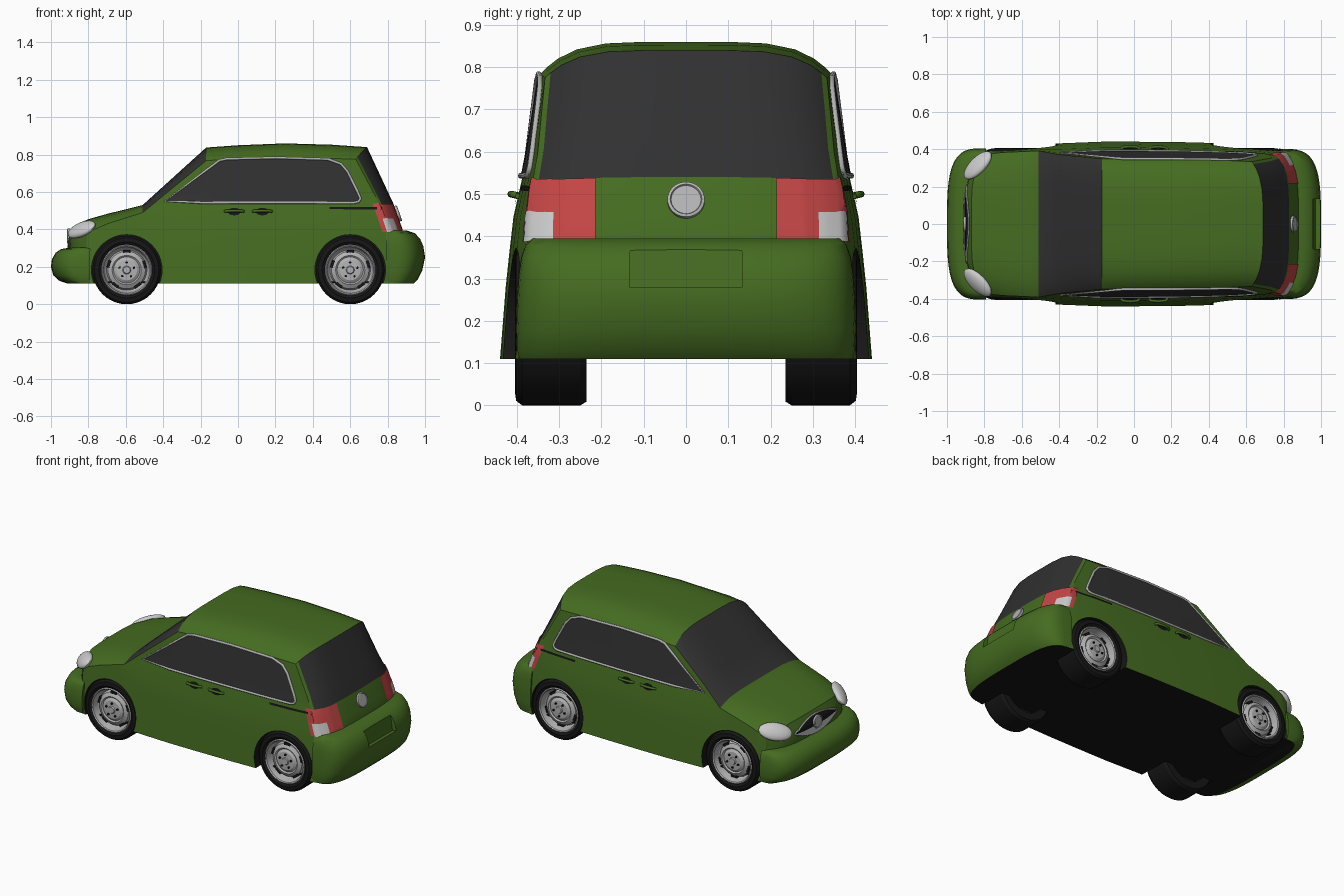
import bpy, bmesh, math
from mathutils import Vector, Matrix
from mathutils.bvhtree import BVHTree

if "Cube" in bpy.data.objects:
    bpy.data.objects.remove(bpy.data.objects["Cube"])


def material(name, r, g, b):
    m = bpy.data.materials.new(name)
    m.diffuse_color = (r, g, b, 1)
    m.use_nodes = True
    m.node_tree.nodes["Principled BSDF"].inputs["Base Color"].default_value = m.diffuse_color
    return m


GREEN = material("green_paint", .06, .15, .015)
GLASS = material("dark_glass", .03, .03, .03)
BLACK = material("black", .008, .008, .008)
RED = material("red_lens", .55, .06, .06)
SILVER = material("silver", .45, .45, .45)
LENS = material("clear_lens", .6, .6, .6)


def obj(name, bm, mats, angle=30):
    bmesh.ops.remove_doubles(bm, verts=bm.verts, dist=1e-5)
    bmesh.ops.recalc_face_normals(bm, faces=bm.faces)
    me = bpy.data.meshes.new(name)
    bm.to_mesh(me)
    o = bpy.data.objects.new(name, me)
    bpy.context.collection.objects.link(o)
    for m in mats:
        me.materials.append(m)
    smooth(o, angle)
    return o


def smooth(o, angle=30):
    bpy.ops.object.select_all(action='DESELECT')
    o.select_set(True)
    bpy.context.view_layer.objects.active = o
    bpy.ops.object.shade_smooth_by_angle(angle=math.radians(angle))


def cut(o, cutters):
    for c in cutters:
        m = o.modifiers.new("cut", 'BOOLEAN')
        m.operation, m.solver, m.object = 'DIFFERENCE', 'EXACT', c
        m.material_mode = 'TRANSFER'
        bpy.ops.object.select_all(action='DESELECT')
        bpy.context.view_layer.objects.active = o
        bpy.ops.object.modifier_apply(modifier=m.name)
        bpy.data.objects.remove(c)
    smooth(o)


def interp(table, x):
    for a, b in zip(table, table[1:]):
        if x <= b[0]:
            t = max(0, (x - a[0]) / (b[0] - a[0]))
            return [p + (q - p) * t for p, q in zip(a, b)][1:]
    return list(table[-1][1:])


def box(name, loc, size, mat, rot=None):
    bm = bmesh.new()
    bmesh.ops.create_cube(bm, size=1, matrix=Matrix.Translation(loc) @ (rot or Matrix()) @ Matrix.Diagonal((*size, 1)))
    return obj(name, bm, [mat])


# Body shell: cross-sections (x, roof height, crown drop, width factor, plan bow)
STATIONS = [(-.905, .24, .02, .84, .08), (-.90, .37, .04, .85, .08), (-.87, .425, .05, .88, .06),
            (-.80, .455, .055, .91, .03), (-.70, .483, .05, .935, .01), (-.51, .53, .04, .97, 0),
            (-.17, .838, .07, 1, 0), (0, .85, .073, 1, 0), (.25, .86, .075, .995, 0),
            (.5, .853, .073, .98, .01), (.69, .84, .065, .96, .06), (.83, .54, .03, .92, .06),
            (.88, .40, .03, .90, .06), (.89, .25, .02, .90, .06)]
WIDTH = [(.11, .44), (.3, .425), (.5, .402), (.54, .385), (.79, .345), (.9, .33)]
TS = [0, .3, .55, .75, .88, .96, 1]


def section(x):
    H, drop, p, bow = interp(STATIONS, x)
    E = H - drop
    belt = min(.53, E - .01)
    zs = [.11 + (belt - .11) * i / 5 for i in range(6)] + [belt + (E - belt) * i / 3 for i in (1, 2)]
    bx = x + bow * (1 if x < 0 else -1)
    half = [Vector((bx, interp(WIDTH, z)[0] * p, z)) for z in zs]
    w = interp(WIDTH, E)[0] * p
    half += [Vector((x + (bx - x) * t ** 4, w * t, E + drop * (1 - t ** 5))) for t in reversed(TS)]
    return half + [Vector((v.x, -v.y, v.z)) for v in reversed(half[:-1])]


xs = []
for a, b in zip(STATIONS, STATIONS[1:]):
    xs += [a[0] + (b[0] - a[0]) * i / 3 for i in range(3)]
xs.append(STATIONS[-1][0])
bm = bmesh.new()
rings = [[bm.verts.new(p) for p in section(x)] for x in xs]
n = len(rings[0])
for i, (r, q) in enumerate(zip(rings, rings[1:])):
    mid = (xs[i] + xs[i + 1]) / 2
    for j in range(n):
        k = (j + 1) % n
        f = bm.faces.new((r[j], r[k], q[k], q[j]))
        if j == n - 1:
            f.material_index = 2
        elif 8 <= j < n - 9 and (-.51 < mid < -.17 or (.69 < mid < .83 and 9 <= j < n - 10)):
            f.material_index = 1
caps = [bm.faces.new(rings[0]), bm.faces.new(rings[-1])]
bmesh.ops.triangulate(bm, faces=caps)
bmesh.ops.recalc_face_normals(bm, faces=bm.faces)
BVH = BVHTree.FromBMesh(bm)
body = obj("body_shell", bm, [GREEN, GLASS, BLACK])


def wrap(p, off=.004):
    co, nrm, _, _ = BVH.find_nearest(Vector(p))
    return co + nrm * off


def patch(name, f, nu, nv, mat, off=.004):
    bm = bmesh.new()
    g = [[bm.verts.new(wrap(f(i / nu, j / nv), off)) for j in range(nv + 1)] for i in range(nu + 1)]
    for i in range(nu):
        for j in range(nv):
            bm.faces.new((g[i][j], g[i + 1][j], g[i + 1][j + 1], g[i][j + 1]))
    return obj(name, bm, [mat])


def tube(name, pts, r, mat, cyclic=True):
    c = bpy.data.curves.new(name, 'CURVE')
    c.dimensions, c.bevel_depth, c.bevel_resolution = '3D', r, 2
    s = c.splines.new('POLY')
    s.points.add(len(pts) - 1)
    for q, p in zip(s.points, pts):
        q.co = (*p, 1)
    s.use_cyclic_u = cyclic
    c.materials.append(mat)
    bpy.context.collection.objects.link(bpy.data.objects.new(name, c))


def lathe(name, prof, mat, mtx, seg=40):
    # revolve (radius, depth) profile around local z
    bm = bmesh.new()
    vs = [bm.verts.new((r, 0, d)) for r, d in prof]
    es = [bm.edges.new(e) for e in zip(vs, vs[1:])]
    bmesh.ops.spin(bm, geom=vs + es, cent=(0, 0, 0), axis=(0, 0, 1), angle=math.tau, steps=seg)
    bm.transform(mtx)
    return obj(name, bm, [mat])


# Wheels and wheel wells
cutters = []
for wx, end in ((-.595, "front"), (.6, "rear")):
    for s, side in ((1, "left"), (-1, "right")):
        tag = end + "_" + side
        M = Matrix.Translation((wx, 0, .183)) @ Matrix.Rotation(-s * math.pi / 2, 4, 'X')
        bm = bmesh.new()
        bmesh.ops.create_cone(bm, cap_ends=True, segments=48, radius1=.189, radius2=.189, depth=.4,
                              matrix=M @ Matrix.Translation((0, 0, .42)))
        cutters.append(obj("well_cutter", bm, [BLACK]))
        lathe("tire_" + tag, [(0, .3), (.125, .3), (.135, .395), (.15, .405), (.172, .402), (.183, .388), (.183, .25),
                              (.174, .235), (.13, .235), (.125, .3)], BLACK, M)
        lathe("rim_" + tag, [(.136, .396), (.131, .402), (.125, .398), (.116, .36), (.108, .352), (.1, .372),
                             (.078, .385), (.07, .378), (.055, .388), (.022, .39), (.018, .396), (0, .396)], SILVER, M)
        bm = bmesh.new()
        for k in range(5):
            R = M @ Matrix.Rotation(k * math.tau / 5 + .3, 4, 'Z')
            bmesh.ops.create_cone(bm, cap_ends=True, segments=8, radius1=.007, radius2=.006, depth=.02,
                                  matrix=R @ Matrix.Translation((.04, 0, .387)))
            bmesh.ops.create_cube(bm, size=1, matrix=R @ Matrix.Translation((.1, 0, .366))
                                  @ Matrix.Diagonal((.016, .04, .02, 1)))
        obj("bolts_and_vents_" + tag, bm, [BLACK])
cut(body, cutters)
box("floor_pan", (0, 0, .117), (1.58, .74, .008), BLACK)


# Bumpers: stacked rounded plan outlines
def bumper(name, sgn, x0, levels):
    bm = bmesh.new()
    rows = []
    for z, xm, w in levels:
        row = []
        for i in range(33):
            a = math.pi * (i / 32 - .5)
            c, si = max(0, math.cos(a)), math.sin(a)
            row.append(bm.verts.new((sgn * (x0 + (xm - x0) * c ** .55), w * math.copysign(abs(si) ** .6, si), z)))
        rows.append(row)
    for a, b in zip(rows, rows[1:]):
        for i in range(33):
            k = (i + 1) % 33
            bm.faces.new((a[i], a[k], b[k], b[i]))
    bm.faces.new(rows[0]).material_index = 1
    bm.faces.new(rows[-1])
    return obj(name, bm, [GREEN, BLACK], 40)


bumper("front_bumper", -1, .79, [(.11, .91, .395), (.125, .955, .40), (.155, .988, .405), (.2, 1, .405), (.24, .995, .402),
                                 (.275, .975, .395), (.295, .945, .385), (.303, .90, .37)])
rear = bumper("rear_bumper", 1, .79, [(.11, .94, .395), (.13, .96, .40), (.18, .985, .402), (.25, 1, .40), (.31, .993, .396),
                                      (.35, .975, .39), (.38, .945, .38), (.395, .90, .365)])
cut(rear, [box("plate_cutter", (1.03, 0, .385), (.15, .266, .2), GREEN, Matrix.Rotation(-.15, 4, 'Y'))])

# Side windows, trims, handles
TOP = [(-.39, .55), (-.1, .768), (-.06, .775), (.2, .783), (.48, .775), (.55, .75), (.585, .71), (.64, .6), (.655, .565)]


def side(x, z, s):
    return (x, s * interp(WIDTH, z)[0] * interp(STATIONS, x)[2], z)


for s, tag in ((1, "left"), (-1, "right")):
    def win(u, v):
        x = -.39 + 1.045 * u
        return side(x, .545 + (interp(TOP, x)[0] - .545) * v, s)
    patch("side_window_" + tag, win, 44, 6, GLASS)
    outline = TOP + [(.645, .548), (.62, .542)] + [(.6 - i * .2, .542) for i in range(5)]
    tube("window_trim_" + tag, [wrap(side(x, z, s)) for x, z in outline], .007, SILVER)
    patch("side_strip_" + tag, lambda u, v: side(.49 + .28 * u, .508 + .012 * v, s), 10, 1, BLACK, .005)
    for i, x in enumerate((-.02, .13)):
        patch(f"handle_recess_{tag}_{i}", lambda u, v: side(x + .035 * math.cos(u * math.tau) * v,
              .495 + .02 * math.sin(u * math.tau) * v, s), 20, 1, BLACK)
        tube(f"door_handle_{tag}_{i}", [wrap(side(x + d, .497, s), o) for d, o in
             ((-.05, .002), (-.04, .014), (0, .018), (.04, .014), (.05, .002))], .008, GREEN, False)

    # Headlight
    nrm = Vector((-.6, .42 * s, .68)).normalized()
    ax = Vector((.13, .14 * s, .05))
    ax = (ax - nrm * ax.dot(nrm)).normalized()
    R = Matrix((ax, nrm.cross(ax), nrm)).transposed().to_4x4()
    bm = bmesh.new()
    bmesh.ops.create_uvsphere(bm, u_segments=32, v_segments=16, radius=1,
                              matrix=Matrix.Translation(wrap((-.845, .32 * s, .41), -.002)) @ R
                              @ Matrix.Diagonal((.098, .055, .028, 1)))
    obj("headlight_" + tag, bm, [LENS])

    # Tail light wrapping round the corner
    PLAN = [(0, .885, .215), (.5, .865, .3), (.75, .83, .36), (1, .77, .37)]

    def tail(u, v):
        x, y = interp(PLAN, u)
        return (x - .05 * v, y * s, .385 + .155 * v)
    patch("tail_light_" + tag, tail, 20, 8, RED, .005)
    patch("reverse_light_" + tag, lambda u, v: tail(.56 + .34 * u, .47 * v), 8, 5, LENS, .007)


# Grille and plain round badges
def grille(lo, hi):
    def f(u, v):
        t = 2 * u - 1
        k = 1 - t * t
        return (-.91, .21 * t, .36 + k * (lo + (hi - lo) * v))
    return f


full = grille(-.055, .06)
patch("grille", full, 30, 8, BLACK)
patch("grille_lower_bar", grille(-.055, -.01), 30, 4, LENS, .008)
tube("grille_surround", [wrap(full(i / 24, 0)) for i in range(24)] + [wrap(full(1 - i / 24, 1)) for i in range(24)],
     .005, SILVER)
for name, p, r in (("front_badge", (-.92, 0, .365), .04), ("rear_badge", (.86, 0, .487), .044)):
    co, nrm, _, _ = BVH.find_nearest(Vector(p))
    M = Matrix.Translation(co) @ nrm.to_track_quat('Z', 'Y').to_matrix().to_4x4()
    lathe(name, [(r, 0), (r, .012), (r * .85, .014), (r * .8, .01), (0, .01)], SILVER, M, 32)
